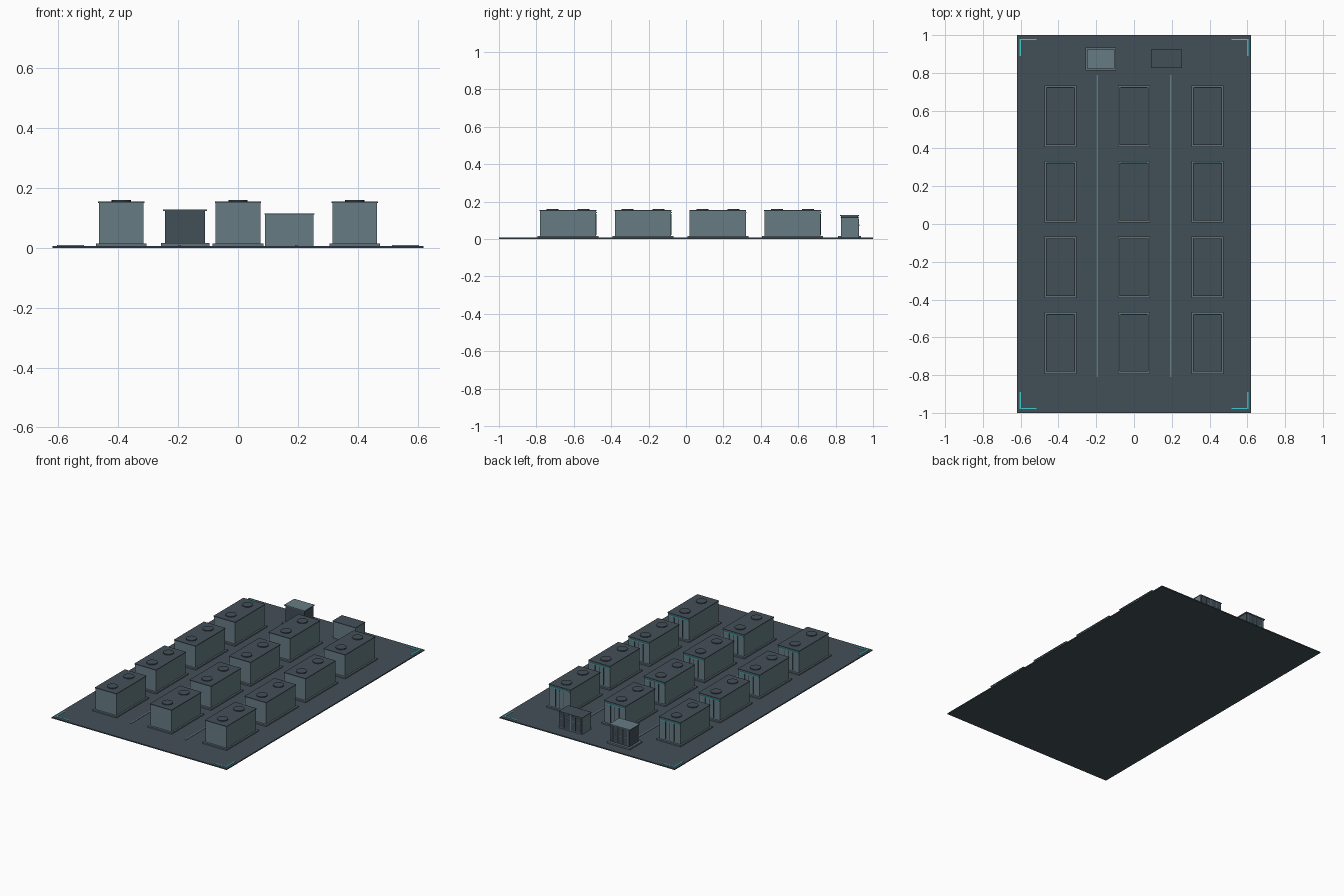
import bpy

cube = bpy.data.objects.get("Cube")
if cube:
    bpy.data.objects.remove(cube)


def material(name, r, g, b):
    """Flat material from 0-255 display values, stored as linear."""
    col = tuple((c / 255) ** 2.2 for c in (r, g, b)) + (1.0,)
    m = bpy.data.materials.new(name)
    m.use_nodes = True
    m.diffuse_color = col
    m.node_tree.nodes["Principled BSDF"].inputs["Base Color"].default_value = col
    return m


DARK = material("dark slate", 68, 80, 88)
LIGHT = material("light slate", 102, 123, 131)
PAD = material("concrete grey", 98, 112, 119)
BLACK = material("charcoal", 38, 45, 50)
TEAL = material("teal", 64, 200, 208)


def box(name, x, y, z, sx, sy, sz, mat):
    """Box centred on x, y, standing on z."""
    bpy.ops.mesh.primitive_cube_add(size=1, location=(x, y, z + sz / 2))
    o = bpy.context.object
    o.name = name
    o.scale = (sx, sy, sz)
    o.data.materials.append(mat)
    return o


def disc(name, x, y, z, r, h, mat):
    bpy.ops.mesh.primitive_cylinder_add(vertices=20, radius=r, depth=h, location=(x, y, z + h / 2))
    o = bpy.context.object
    o.name = name
    o.data.materials.append(mat)
    bpy.ops.object.shade_smooth_by_angle()
    return o


G = 0.007  # top of the ground slab

# Ground slab, cable trenches and corner marks
box("ground_slab", 0, 0, 0, 1.24, 2, G, DARK)
for side in (-1, 1):
    box("cable_trench", side * 0.195, -0.01, G - 0.002, 0.008, 1.6, 0.004, LIGHT)
    for end in (-1, 1):
        box("corner_mark_across", side * 0.56, end * 0.977, G - 0.002, 0.09, 0.007, 0.004, TEAL)
        box("corner_mark_along", side * 0.602, end * 0.935, G - 0.002, 0.007, 0.09, 0.004, TEAL)


# Battery container: pad, body, roof, fans, rear doors
def container(x, y):
    box("container_pad", x, y, G - 0.001, 0.17, 0.326, 0.009, PAD)
    box("container_body", x, y, 0.015, 0.15, 0.3, 0.135, LIGHT)
    box("container_roof", x, y, 0.15, 0.154, 0.304, 0.005, DARK)
    for end in (-1, 1):
        disc("roof_fan", x, y + end * 0.083, 0.154, 0.032, 0.006, DARK)
    back = y + 0.15
    box("door_light_strip", x, back + 0.002, 0.138, 0.14, 0.005, 0.005, TEAL)
    box("door_seam", x, back, 0.022, 0.002, 0.003, 0.112, BLACK)
    for side in (-1, 1):
        box("door_bar", x + side * 0.03, back, 0.022, 0.003, 0.004, 0.112, DARK)


for x in (-0.39, 0, 0.39):
    for y in (-0.63, -0.23, 0.17, 0.57):
        container(x, y)

# Transformer cabinet with a pale roof
x, y = -0.177, 0.874
box("transformer_pad", x, y, G - 0.001, 0.162, 0.122, 0.011, PAD)
box("transformer_body", x, y, 0.017, 0.134, 0.09, 0.107, DARK)
box("transformer_roof", x, y, 0.124, 0.146, 0.102, 0.005, LIGHT)
for i in range(3):
    box("transformer_lamp", x + (i - 1) * 0.036, y + 0.045, 0.066, 0.006, 0.006, 0.008, TEAL)
for i in range(4):
    box("transformer_rib", x + (i - 1.5) * 0.036, y + 0.045, 0.022, 0.004, 0.005, 0.098, LIGHT)

# Switchgear row with cabinet doors on the back
x, y = 0.172, 0.876
box("switchgear_body", x, y, G - 0.001, 0.162, 0.092, 0.106, LIGHT)
box("switchgear_roof", x, y, 0.111, 0.166, 0.098, 0.004, DARK)
for i in range(4):
    door = x + (i - 1.5) * 0.04
    box("switchgear_door", door, y + 0.046, 0.014, 0.033, 0.005, 0.092, DARK)
    box("switchgear_lamp", door, y + 0.049, 0.07, 0.004, 0.003, 0.006, TEAL)
